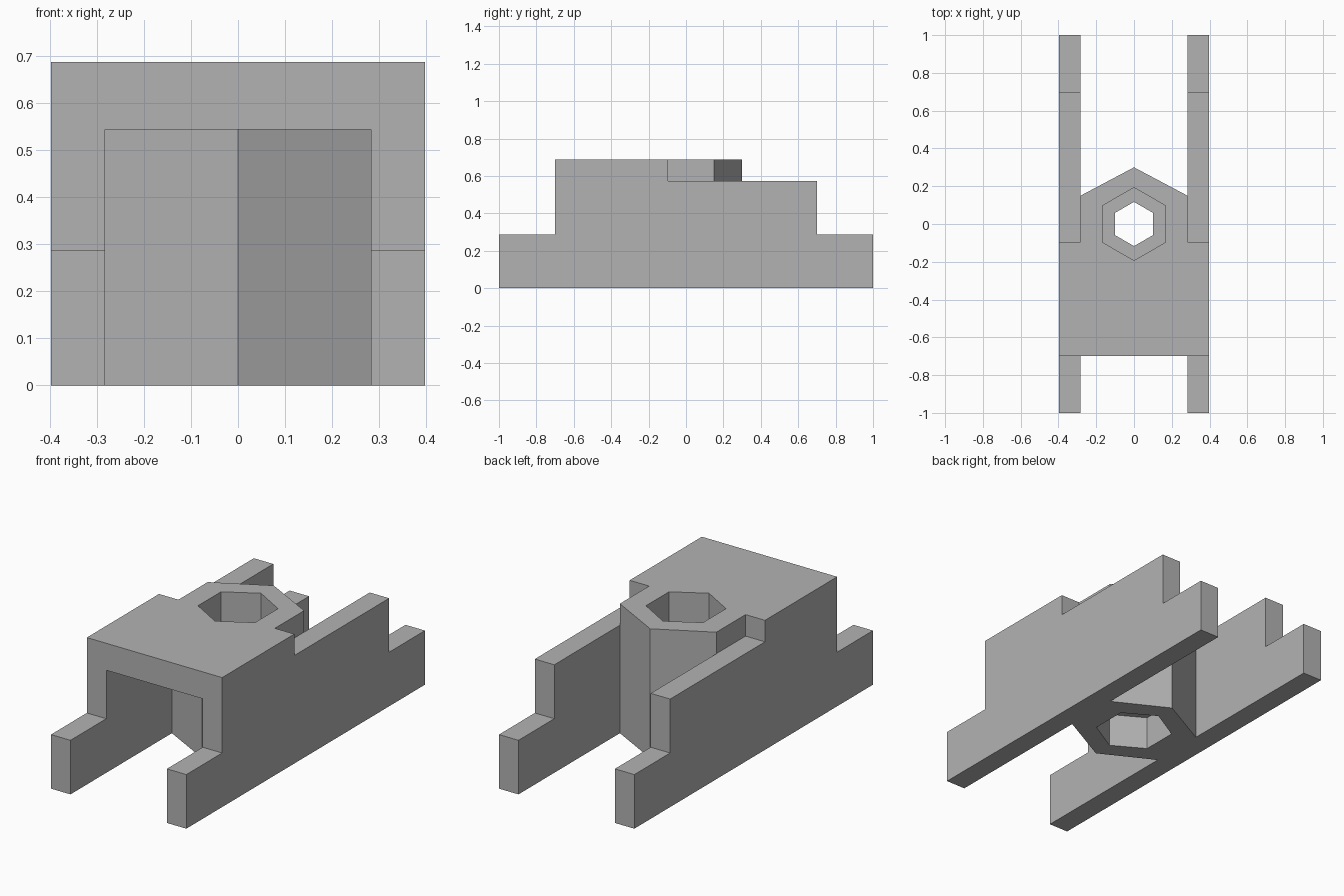
import bpy, bmesh, math

if "Cube" in bpy.data.objects:
    bpy.data.objects.remove(bpy.data.objects["Cube"], do_unlink=True)

grey = bpy.data.materials.new("plain_grey")
grey.use_nodes = True
colour = (0.45, 0.45, 0.45, 1)
grey.diffuse_color = colour
grey.node_tree.nodes["Principled BSDF"].inputs["Base Color"].default_value = colour

HALF, INNER = 0.397, 0.283      # outer and inner half width
TOP, RAIL, STEP, UNDER = 0.687, 0.573, 0.287, 0.544
RECESS = 0.18


def finish(name, bm):
    bmesh.ops.recalc_face_normals(bm, faces=bm.faces)
    mesh = bpy.data.meshes.new(name)
    bm.to_mesh(mesh)
    bm.free()
    mesh.materials.append(grey)
    obj = bpy.data.objects.new(name, mesh)
    bpy.context.collection.objects.link(obj)
    return obj


def extrude(name, points, offset):
    bm = bmesh.new()
    face = bm.faces.new([bm.verts.new(p) for p in points])
    new = bmesh.ops.extrude_face_region(bm, geom=[face])["geom"]
    bmesh.ops.translate(bm, vec=offset,
                        verts=[v for v in new if isinstance(v, bmesh.types.BMVert)])
    return finish(name, bm)


# Stepped side walls
profile = [(-1, 0), (1, 0), (1, STEP), (0.7, STEP), (0.7, RAIL), (-0.095, RAIL),
           (-0.095, TOP), (-0.7, TOP), (-0.7, STEP), (-1, STEP)]
for name, x, dx in (("left_wall", INNER, HALF - INNER), ("right_wall", -INNER, INNER - HALF)):
    extrude(name, [(x, y, z) for y, z in profile], (dx, 0, 0))

# Roof slab, notched to meet the column
outline = [(-INNER, -0.7), (INNER, -0.7), (INNER, -0.15), (0, -0.3), (-INNER, -0.15)]
extrude("roof", [(x, y, UNDER) for x, y in outline], (0, 0, TOP - UNDER))

# Hexagonal column with a through hole and a wider recess at each end
bm = bmesh.new()
sections = [(0.3, 0), (0.3, TOP), (0.193, TOP), (0.193, TOP - RECESS),
            (0.117, TOP - RECESS), (0.117, RECESS), (0.193, RECESS), (0.193, 0)]
rings = []
for radius, z in sections:
    half_width = INNER if radius == 0.3 else radius * math.cos(math.pi / 6)
    rings.append([bm.verts.new((half_width * math.sin(k * math.pi / 3) / math.cos(math.pi / 6),
                                radius * math.cos(k * math.pi / 3), z)) for k in range(6)])
for i, ring in enumerate(rings):
    after = rings[(i + 1) % len(rings)]
    for k in range(6):
        j = (k + 1) % 6
        bm.faces.new((ring[k], ring[j], after[j], after[k]))
finish("hex_column", bm)
